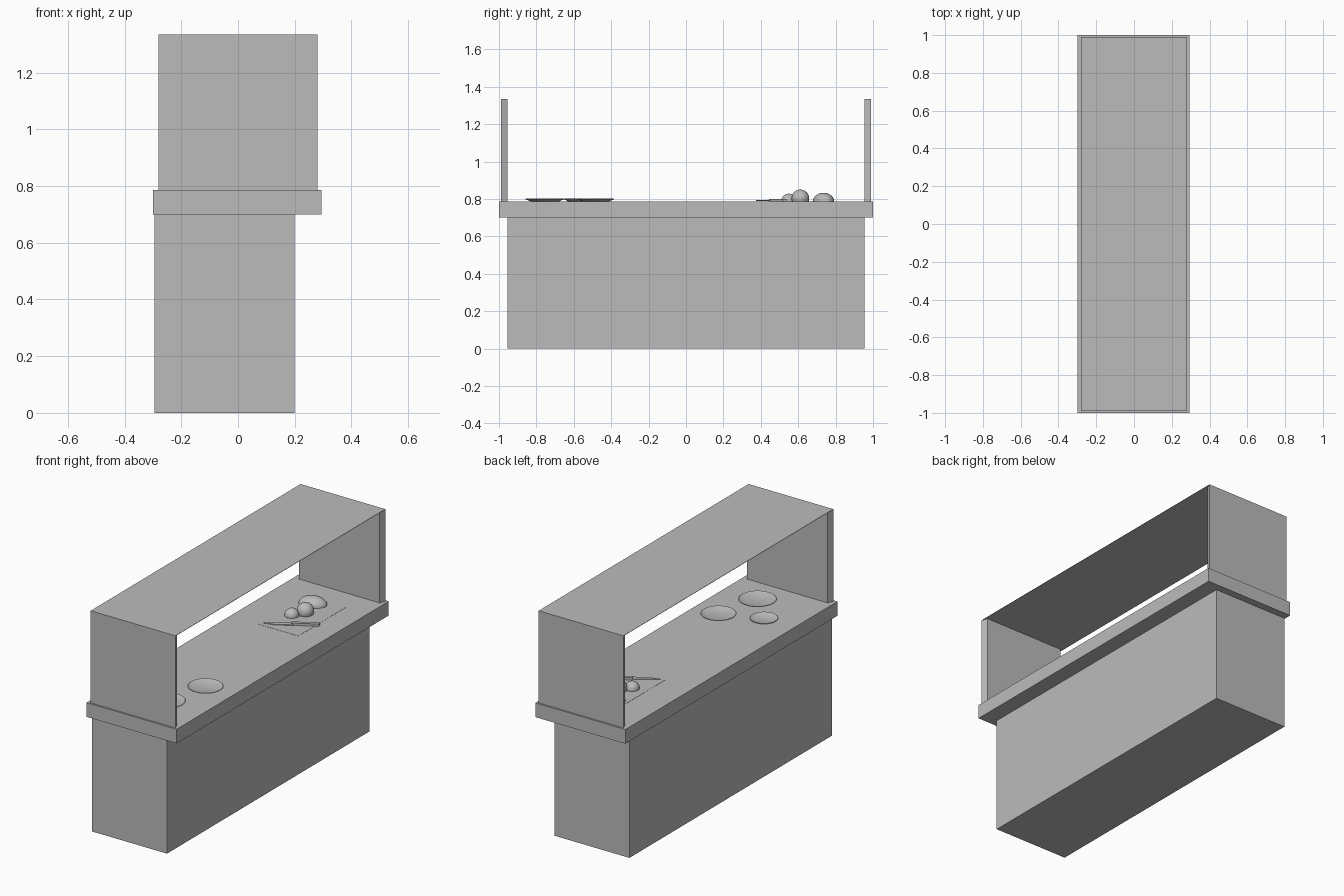
import bpy, bmesh, math
from mathutils import Matrix, Vector

cube = bpy.data.objects.get("Cube")
if cube:
    bpy.data.objects.remove(cube, do_unlink=True)

GREY = (0.5, 0.5, 0.5, 1.0)
mat = bpy.data.materials.new("plain grey")
mat.use_nodes = True
mat.diffuse_color = GREY
mat.node_tree.nodes["Principled BSDF"].inputs["Base Color"].default_value = GREY

COUNTER_TOP = 0.785
ROOF = 1.335


def finish(name, bm, smooth=False):
    bmesh.ops.recalc_face_normals(bm, faces=bm.faces)
    mesh = bpy.data.meshes.new(name)
    bm.to_mesh(mesh)
    bm.free()
    mesh.materials.append(mat)
    ob = bpy.data.objects.new(name, mesh)
    bpy.context.collection.objects.link(ob)
    if smooth:
        bpy.ops.object.select_all(action='DESELECT')
        ob.select_set(True)
        bpy.context.view_layer.objects.active = ob
        bpy.ops.object.shade_smooth_by_angle(angle=math.radians(35))
    return ob


def box(name, low, high):
    low, high = Vector(low), Vector(high)
    bm = bmesh.new()
    bmesh.ops.create_cube(bm, size=1)
    for v in bm.verts:
        v.co = (low + high) / 2 + v.co * (high - low)
    return finish(name, bm)


def prism(name, outline, bottom, top, matrix=Matrix()):
    """Extrude a flat outline upwards."""
    bm = bmesh.new()
    face = bm.faces.new([bm.verts.new((x, y, bottom)) for x, y in outline])
    new = bmesh.ops.extrude_face_region(bm, geom=[face])["geom"]
    for v in new:
        if isinstance(v, bmesh.types.BMVert):
            v.co.z = top
    bm.transform(matrix)
    return finish(name, bm)


def plate(name, x, y, radius):
    """Shallow dish turned from a short profile."""
    profile = [(0, 0), (0.7, 0), (1, 0.013), (0.97, 0.015), (0.72, 0.005), (0, 0.005)]
    bm = bmesh.new()
    verts = [bm.verts.new((r * radius, 0, z)) for r, z in profile]
    edges = [bm.edges.new(pair) for pair in zip(verts, verts[1:])]
    bmesh.ops.spin(bm, geom=verts + edges, axis=(0, 0, 1), cent=(0, 0, 0),
                   angle=math.tau, steps=40)
    bmesh.ops.remove_doubles(bm, verts=bm.verts, dist=0.0001)
    bm.transform(Matrix.Translation((x, y, COUNTER_TOP + 0.001)))
    return finish(name, bm, True)


def food(name, centre, size, turn=0):
    """Rounded piece, cut flat where it rests on the board."""
    bm = bmesh.new()
    bmesh.ops.create_uvsphere(bm, u_segments=32, v_segments=20, radius=1)
    bm.transform(Matrix.Translation(centre) @ Matrix.Rotation(turn, 4, 'Z')
                 @ Matrix.Diagonal((*size, 1)))
    cut = bmesh.ops.bisect_plane(bm, geom=bm.verts[:] + bm.edges[:] + bm.faces[:],
                                 plane_co=(0, 0, COUNTER_TOP + 0.001),
                                 plane_no=(0, 0, 1), clear_inner=True)
    rim = [e for e in cut["geom_cut"] if isinstance(e, bmesh.types.BMEdge)]
    bmesh.ops.contextual_create(bm, geom=rim)
    return finish(name, bm, True)


# Base cabinet and overhanging worktop
box("base_cabinet", (-0.295, -0.955, 0), (0.2, 0.955, 0.70))
box("worktop", (-0.3, -1, 0.70), (0.295, 1, COUNTER_TOP))

# End panels, with edges tapering slightly inwards
for name, side in (("front_panel", -1), ("back_panel", 1)):
    outline = [(-0.28, 0.99 * side), (0.28, 0.99 * side),
               (0.267, 0.955 * side), (-0.267, 0.955 * side)]
    prism(name, outline, COUNTER_TOP, ROOF - 0.001)

# Thin canopy roof
box("canopy_roof", (-0.28, -0.99, ROOF - 0.002), (0.28, 0.99, ROOF))

# Plates
plate("large_plate", 0.056, -0.755, 0.105)
plate("medium_plate", 0.123, -0.482, 0.098)
plate("small_plate", -0.112, -0.575, 0.078)

# Cutting board set nearly flush in the worktop
box("cutting_board", (-0.113, 0.355, COUNTER_TOP - 0.01), (0.15, 0.81, COUNTER_TOP + 0.001))

# Food on the board
food("half_loaf", (-0.02, 0.735, 0.785), (0.08, 0.055, 0.048), 0.3)
food("round_fruit", (0.017, 0.612, 0.803), (0.047, 0.047, 0.047))
food("small_fruit", (-0.03, 0.55, 0.79), (0.04, 0.04, 0.038))

# Knife lying across the board
place = Matrix.Translation((-0.093, 0.375, COUNTER_TOP)) @ Matrix.Rotation(0.54, 4, 'Z')
prism("knife_blade", [(0, 0), (0.06, -0.018), (0.16, -0.018), (0.16, 0.01)],
      0.004, 0.008, place)
prism("knife_handle", [(0.15, -0.01), (0.3, -0.013), (0.305, 0.007), (0.15, 0.01)],
      0.001, 0.015, place)
